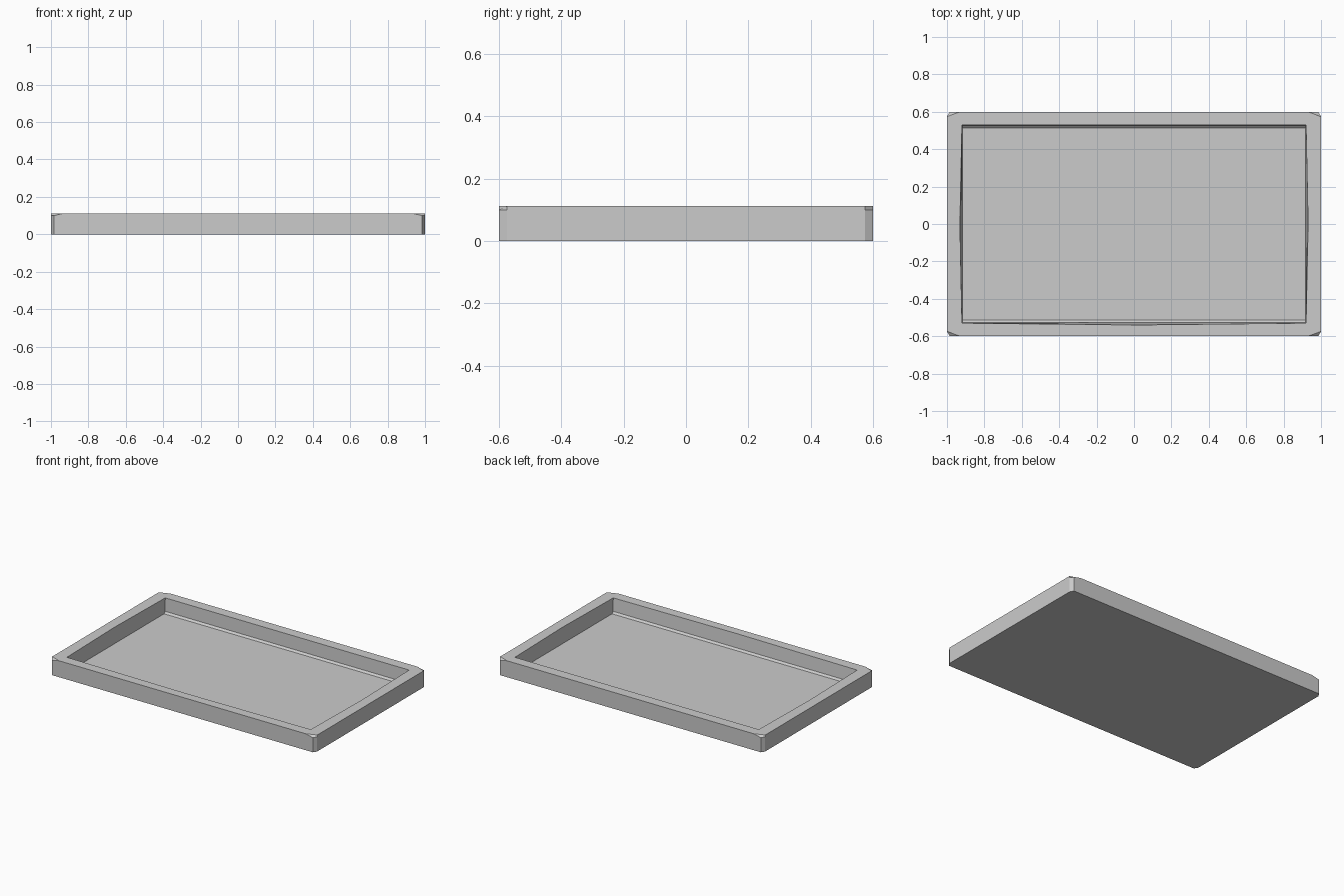
import bpy, bmesh

if "Cube" in bpy.data.objects:
    bpy.data.objects.remove(bpy.data.objects["Cube"])

H = 0.112        # rim height
FLOOR = 0.01     # thickness of the tray floor


def corner_ring(bm, cx, cy, z):
    """Rectangle 2.0 x 1.2 with its corners cut by cx, cy."""
    x, y = 1.0, 0.6
    pts = [(-x + cx, -y), (0, -y), (x - cx, -y), (x, -y + cy), (x, 0), (x, y - cy),
           (x - cx, y), (0, y), (-x + cx, y), (-x, y - cy), (-x, 0), (-x, -y + cy)]
    return [bm.verts.new((px, py, z)) for px, py in pts]


def well_ring(bm, x, y, z, side=0.0, front=0.0):
    """Inner rectangle; the side and front midpoints may bow outward."""
    pts = [(-x, -y), (0, -y - front), (x, -y), (x + side, 0),
           (x, y), (0, y), (-x, y), (-x - side, 0)]
    return [bm.verts.new((px, py, z)) for px, py in pts]


def bridge(bm, a, b):
    n = len(a)
    for i in range(n):
        j = (i + 1) % n
        bm.faces.new((a[i], a[j], b[j], b[i]))


bm = bmesh.new()

# outer shell: clipped corners, with sloping cuts at the top
base = corner_ring(bm, 0.015, 0.025, 0)
shoulder = corner_ring(bm, 0.015, 0.025, H - 0.012)
top = corner_ring(bm, 0.07, 0.026, H)
bridge(bm, base, shoulder)
bridge(bm, shoulder, top)
bm.faces.new(base[::-1])

# inner well: slightly bowed walls and a narrow ramp at the floor
lip = well_ring(bm, 0.92, 0.53, H, side=0.011, front=0.01)
ramp = well_ring(bm, 0.918, 0.527, FLOOR + 0.012)
floor = well_ring(bm, 0.918, 0.514, FLOOR)
bridge(bm, lip, ramp)
bridge(bm, ramp, floor)
bm.faces.new(floor)

# flat rim joining the shell to the well
for k in range(4):
    o, i = k * 3, k * 2
    bm.faces.new((top[o], top[o + 1], lip[i + 1], lip[i]))
    bm.faces.new((top[o + 1], top[o + 2], lip[(i + 2) % 8], lip[i + 1]))
    bm.faces.new((top[o + 2], top[(o + 3) % 12], lip[(i + 2) % 8]))

bmesh.ops.recalc_face_normals(bm, faces=bm.faces[:])
mesh = bpy.data.meshes.new("tray")
bm.to_mesh(mesh)
bm.free()
bpy.context.collection.objects.link(bpy.data.objects.new("tray", mesh))
